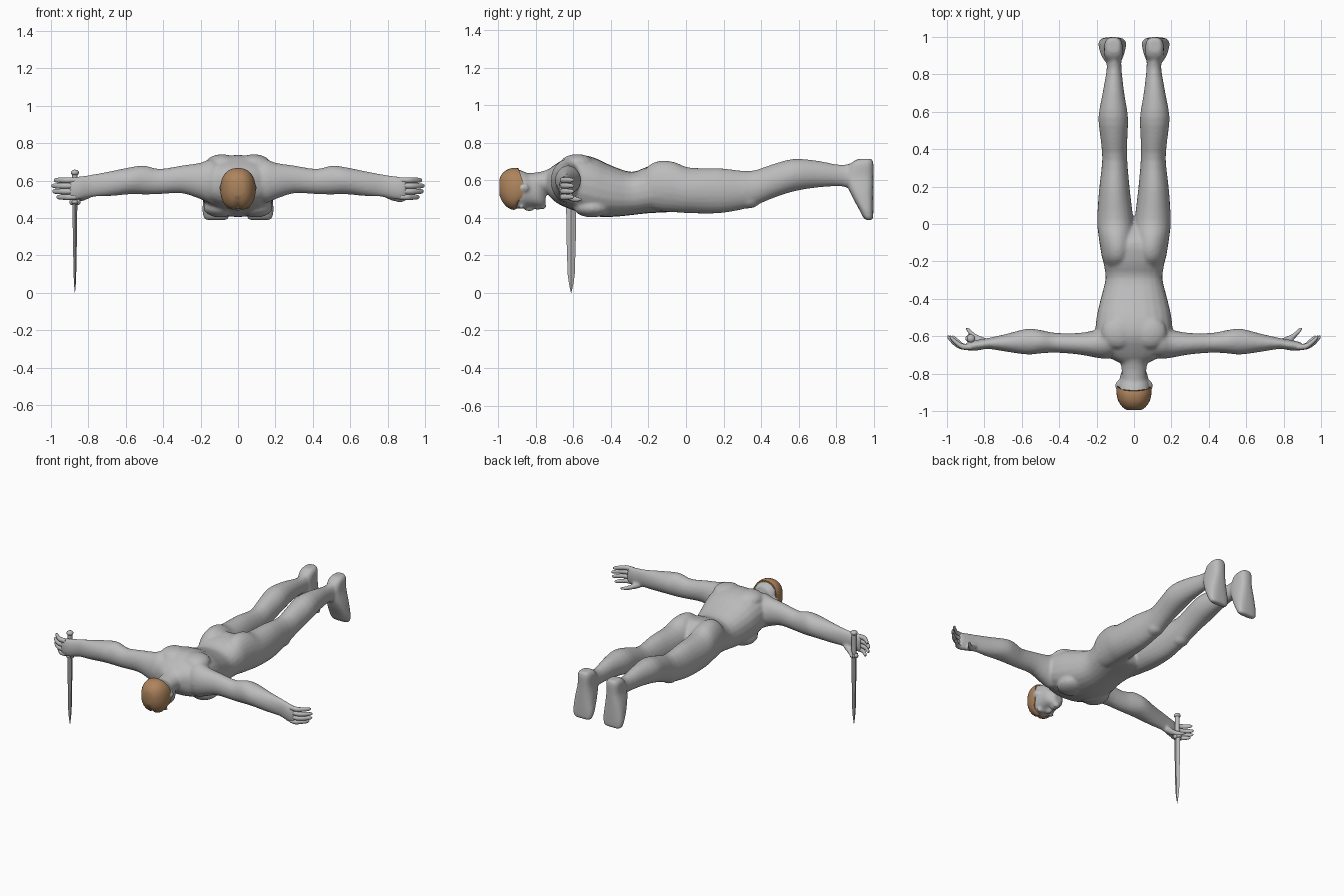
import bpy, bmesh, math
from mathutils import Matrix, Vector

if "Cube" in bpy.data.objects:
    bpy.data.objects.remove(bpy.data.objects["Cube"])


def material(name, color):
    m = bpy.data.materials.new(name)
    m.use_nodes = True
    m.diffuse_color = (*color, 1)
    m.node_tree.nodes["Principled BSDF"].inputs["Base Color"].default_value = (*color, 1)
    return m


grey = material("plain grey", (0.5, 0.5, 0.5))
brown = material("brown hair", (0.42, 0.23, 0.11))


def spline(rows, steps):
    """Smoothly interpolate rows of section bounds."""
    out = []
    for i in range(len(rows) - 1):
        p = [rows[max(i - 1, 0)], rows[i], rows[i + 1], rows[min(i + 2, len(rows) - 1)]]
        for k in range(steps):
            t = k / steps
            out.append([b + t / 2 * (c - a + t * (2 * a - 5 * b + 4 * c - d + t * (3 * (b - c) + d - a)))
                        for a, b, c, d in zip(*p)])
    return out + [list(rows[-1])]


def loft(bm, axis, rows, side=1, n=24, power=2.0, steps=3):
    """Skin rounded sections: rows hold position, then low and high bounds on the other two axes."""
    others = [i for i in range(3) if i != axis]
    rings = []
    for t, a0, a1, b0, b1 in spline(rows, steps):
        ring = []
        for k in range(n):
            ang = math.tau * k / n
            c, s = math.cos(ang), math.sin(ang)
            co = [0, 0, 0]
            co[axis] = t
            co[others[0]] = (a0 + a1) / 2 + (a1 - a0) / 2 * math.copysign(abs(c) ** (2 / power), c)
            co[others[1]] = (b0 + b1) / 2 + (b1 - b0) / 2 * math.copysign(abs(s) ** (2 / power), s)
            co[0] *= side
            ring.append(bm.verts.new(co))
        rings.append(ring)
    for r, q in zip(rings, rings[1:]):
        for k in range(n):
            bm.faces.new((r[k], r[(k + 1) % n], q[(k + 1) % n], q[k]))
    bm.faces.new(rings[0])
    bm.faces.new(rings[-1])
    return rings


def blob(bm, center, radii):
    bmesh.ops.create_uvsphere(bm, u_segments=16, v_segments=10, radius=1,
                              matrix=Matrix.Translation(center) @ Matrix.Diagonal((*radii, 1)))


def finish(name, bm, mat, angle=60):
    bmesh.ops.recalc_face_normals(bm, faces=bm.faces)
    me = bpy.data.meshes.new(name)
    bm.to_mesh(me)
    bm.free()
    me.materials.append(mat)
    ob = bpy.data.objects.new(name, me)
    bpy.context.collection.objects.link(ob)
    bpy.ops.object.select_all(action="DESELECT")
    ob.select_set(True)
    bpy.context.view_layer.objects.active = ob
    bpy.ops.object.shade_smooth_by_angle(angle=math.radians(angle))
    return ob


# Body: torso, neck and head run along y
bm = bmesh.new()
loft(bm, 1, [(-.74, -.08, .08, .53, .65), (-.69, -.17, .17, .48, .69), (-.6, -.205, .205, .44, .735),
             (-.5, -.2, .2, .41, .725), (-.4, -.178, .178, .405, .68), (-.29, -.152, .152, .415, .645),
             (-.2, -.165, .165, .425, .675), (-.1, -.18, .18, .43, .685), (-.03, -.15, .15, .44, .63),
             (.0, -.1, .1, .47, .58)], power=2.4)
loft(bm, 1, [(-.9, -.065, .065, .53, .635), (-.78, -.066, .066, .53, .645),
             (-.7, -.085, .085, .52, .675), (-.6, -.13, .13, .5, .72)])
head_rows = [(-.99, -.03, .03, .53, .6), (-.975, -.055, .055, .49, .63), (-.945, -.078, .078, .46, .653),
             (-.91, -.088, .088, .447, .661), (-.87, -.086, .086, .455, .65), (-.83, -.077, .077, .46, .63),
             (-.79, -.067, .067, .458, .61), (-.765, -.05, .05, .457, .58), (-.748, -.028, .028, .47, .54)]
loft(bm, 1, head_rows, power=2.3)

# Face: nose, lips and chin
blob(bm, (0, -.835, .452), (.016, .03, .018))
blob(bm, (0, -.79, .455), (.026, .014, .013))
blob(bm, (0, -.762, .462), (.026, .016, .018))

for s in (-1, 1):
    # Ear, brow, chest muscle and shoulder blade
    blob(bm, (s * .088, -.865, .56), (.012, .026, .022))
    blob(bm, (s * .04, -.875, .458), (.032, .012, .012))
    blob(bm, (s * .095, -.5, .455), (.09, .1, .052))
    blob(bm, (s * .085, -.58, .69), (.09, .09, .05))
    # Leg from hip to heel
    loft(bm, 1, [(-.24, .04, .14, .5, .63), (-.19, .012, .168, .45, .685), (-.13, .0, .18, .435, .705),
                 (-.06, .0, .19, .43, .697), (.02, .003, .197, .425, .668), (.18, .022, .187, .425, .665),
                 (.34, .036, .17, .455, .65), (.45, .036, .178, .5, .682), (.57, .032, .19, .54, .714),
                 (.7, .052, .168, .562, .705), (.83, .067, .146, .568, .682), (.91, .067, .15, .55, .7),
                 (.97, .075, .145, .58, .69)], s)
    # Foot with a flat sole, toes down
    loft(bm, 2, [(.388, .07, .165, .962, .992), (.4, .05, .183, .947, .997), (.45, .042, .19, .92, .999),
                 (.54, .05, .18, .873, .999), (.62, .06, .162, .85, .999), (.69, .062, .158, .88, .999),
                 (.715, .08, .14, .92, .99)], s, power=2.8)
    # Arm from shoulder to palm
    loft(bm, 0, [(.06, -.7, -.55, .53, .68), (.14, -.72, -.535, .48, .715), (.2, -.715, -.565, .5, .695),
                 (.3, -.697, -.583, .532, .68), (.42, -.688, -.582, .527, .662), (.5, -.692, -.567, .525, .68),
                 (.57, -.698, -.56, .527, .672), (.68, -.683, -.587, .517, .65), (.78, -.668, -.61, .512, .632),
                 (.85, -.678, -.622, .497, .622), (.9, -.674, -.635, .497, .617)], s)
    # Thumb
    loft(bm, 0, [(.79, -.655, -.61, .505, .55), (.84, -.632, -.59, .487, .525), (.87, -.603, -.567, .484, .513),
                 (.89, -.58, -.55, .487, .51), (.9, -.565, -.55, .492, .505)], s, n=12)
    # Elbow and knee softening
    blob(bm, (s * .105, .33, .5), (.055, .07, .05))

body = finish("body", bm, grey)
remesh = body.modifiers.new("merge parts", "REMESH")
remesh.mode = "VOXEL"
remesh.voxel_size = .009
remesh.use_smooth_shade = True
soften = body.modifiers.new("soften joins", "SMOOTH")
soften.factor = .5
soften.iterations = 4

# Fingers, curled gently toward the palm
for s, label in ((-1, "right"), (1, "left")):
    bm = bmesh.new()
    for i, reach in enumerate((-.022, 0, .004, -.008)):
        z = .512 + .03 * i
        loft(bm, 0, [(.87, -.672, -.642, z - .015, z + .015), (.92 + reach / 2, -.671, -.64, z - .016, z + .015),
                     (.955 + reach, -.652, -.622, z - .015, z + .014), (.982 + reach, -.625, -.6, z - .012, z + .011),
                     (.993 + reach, -.609, -.597, z - .005, z + .005)], s, n=12)
    finish(label + "_fingers", bm, grey)

# Hair cap, reaching lower over the temples, with a parting at the forehead
bm = bmesh.new()
rows = [(y - .005, a - .006, b + .006, c - .006, d + .006) for y, a, b, c, d in head_rows[:4]]
rings = loft(bm, 1, rows + [(-.892, -.092, .092, .447, .664)], n=32, power=2.3)
for i, ring in enumerate(rings):
    f = (i / (len(rings) - 1)) ** 3
    for v in ring:
        v.co.y += f * (.035 * max(0, 1 - abs(v.co.z - .56) / .1) - .012 * (v.co.z < .5))
        if v.co.z < .5:
            v.co.z += .012 * max(0, 1 - abs(v.co.x) / .02)
finish("hair", bm, brown)

# Dagger: blade, guard, grip and pommel
hx, hy = -.872, -.612
bm = bmesh.new()
rings = []
for z, wide, thick in ((.48, .027, .013), (.3, .025, .011), (.1, .019, .007), (.05, .012, .005), (.0, .001, .001)):
    rings.append([bm.verts.new((hx + dx * thick, hy + dy * wide, z))
                  for dx, dy in ((1, 0), (0, 1), (-1, 0), (0, -1))])
for r, q in zip(rings, rings[1:]):
    for k in range(4):
        bm.faces.new((r[k], r[(k + 1) % 4], q[(k + 1) % 4], q[k]))
bm.faces.new(rings[0])
bm.faces.new(rings[-1])
finish("dagger_blade", bm, grey, 20)

bm = bmesh.new()
blob(bm, (hx, hy, .485), (.02, .035, .014))
for d in (-1, 1):
    blob(bm, (hx + d * .016, hy, .485), (.014, .016, .016))
finish("dagger_guard", bm, grey)

bm = bmesh.new()
bmesh.ops.create_cone(bm, cap_ends=True, segments=16, radius1=.015, radius2=.015, depth=.15,
                      matrix=Matrix.Translation((hx, hy, .56)))
finish("dagger_grip", bm, grey, 40)

bm = bmesh.new()
blob(bm, (hx, hy, .642), (.022, .022, .016))
finish("dagger_pommel", bm, grey)
